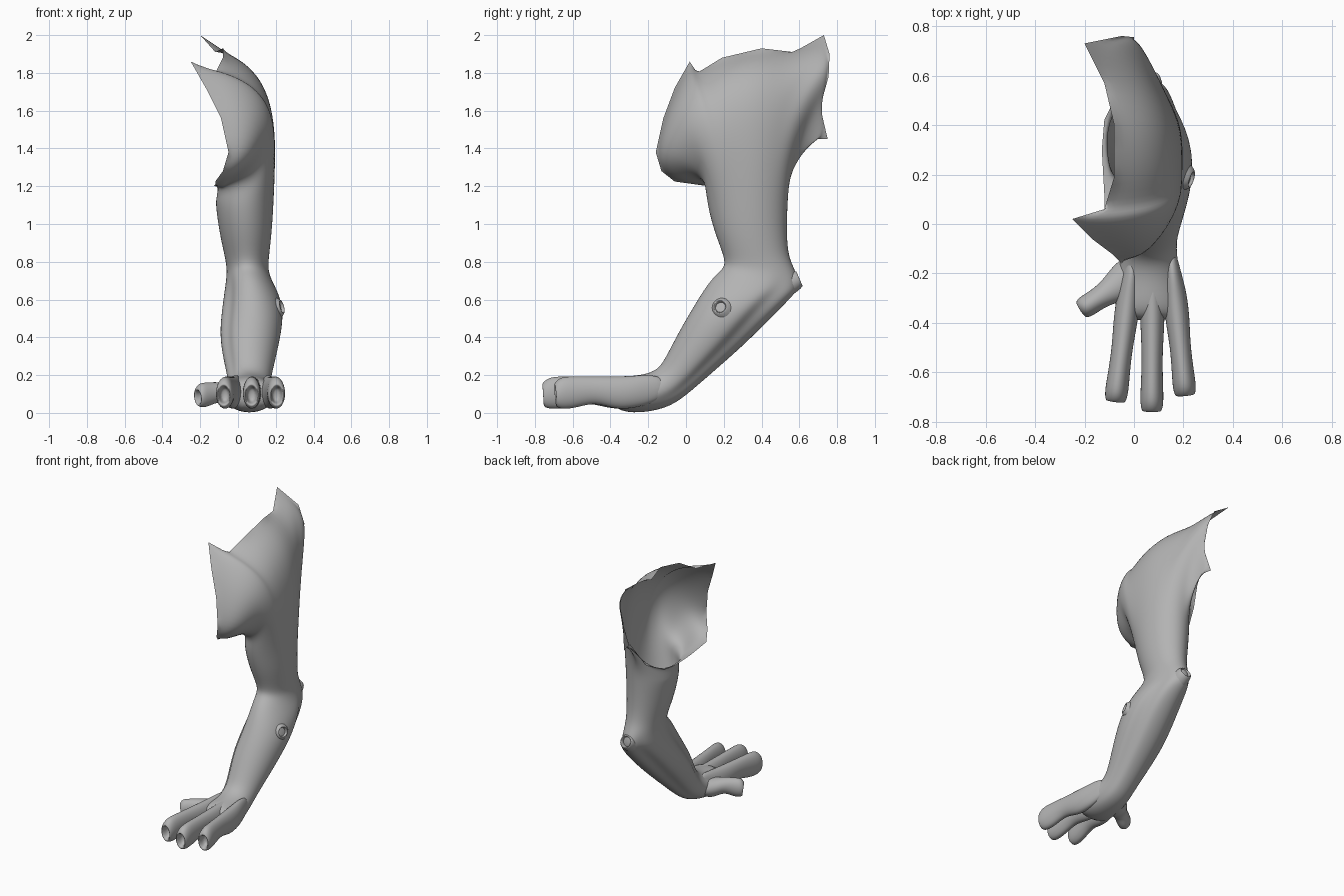
import bpy, bmesh
from math import sin, cos, pi
from mathutils import Vector as V

if "Cube" in bpy.data.objects:
    bpy.data.objects.remove(bpy.data.objects["Cube"])

N = 20  # points per arm ring

grey = bpy.data.materials.new("dark_grey")
grey.diffuse_color = (.45, .45, .45, 1)
grey.use_nodes = True
grey.node_tree.nodes["Principled BSDF"].inputs["Base Color"].default_value = grey.diffuse_color


def loft(name, rings, cap_start=False, sharp_rim=False):
    """Skin a list of equal-length rings, close the last one and smooth it."""
    bm = bmesh.new()
    crease = bm.verts.layers.float.new("crease_vert")
    vs = [[bm.verts.new(p) for p in r] for r in rings]
    n = len(rings[0])
    for a, b in zip(vs, vs[1:]):
        for i in range(n):
            j = (i + 1) % n
            bm.faces.new((a[i], a[j], b[j], b[i]))
    bm.faces.new(vs[-1])
    if cap_start:
        bm.faces.new(vs[0][::-1])
    if sharp_rim:
        for v in vs[0]:
            v[crease] = 1.0
    bmesh.ops.recalc_face_normals(bm, faces=bm.faces)
    for f in bm.faces:
        f.smooth = True
    me = bpy.data.meshes.new(name)
    bm.to_mesh(me)
    bm.free()
    me.materials.append(grey)
    ob = bpy.data.objects.new(name, me)
    bpy.context.collection.objects.link(ob)
    ob.modifiers.new("smooth", 'SUBSURF').levels = 2
    ob.modifiers["smooth"].render_levels = 2
    return ob


def arm_ring(s, groove=0.0):
    """Ellipse from x range plus front and back points in the side view."""
    x0, x1, yf, zf, yb, zb = s
    f, b = V((0, yf, zf)), V((0, yb, zb))
    mid, half = (f + b) / 2, (f - b) / 2
    out = []
    for i in range(N):
        p = 2 * pi * i / N
        k = 1 - groove * (i in (8, 13, 18))
        out.append(mid + half * sin(p) * k
                   + V(((x0 + x1) / 2 + (x1 - x0) / 2 * cos(p) * k, 0, 0)))
    return out


def socketed(name, sections, depth=0.05, n=12):
    """Tube through (x, y, z, half width, half height) with a hollow tip."""
    pts = [V(s[:3]) for s in sections]
    axis = (pts[-1] - pts[0]).normalized()
    side = axis.cross(V((0, 0, 1))).normalized()
    up = side.cross(axis)

    def ring(c, w, h):
        return [c + side * w * cos(2 * pi * i / n) + up * h * sin(2 * pi * i / n)
                for i in range(n)]
    rings = [ring(p, s[3], s[4]) for p, s in zip(pts, sections)]
    c, w, h = pts[-1], sections[-1][3], sections[-1][4]
    rings += [ring(c + axis * 0.004, w * .78, h * .78),
              ring(c - axis * depth * .3, w * .65, h * .65),
              ring(c - axis * depth, w * .5, h * .5)]
    return loft(name, rings, cap_start=True)


# Ragged shoulder rim: top, front edge, armpit, back edge
rim = [(-.08, .40, 1.93), (-.08, .19, 1.88), (-.12, .06, 1.80), (-.25, .02, 1.86),
       (-.17, -.06, 1.72), (-.09, -.12, 1.56), (-.05, -.16, 1.38), (-.08, -.13, 1.28),
       (-.12, -.06, 1.225), (-.12, .12, 1.20), (-.13, .30, 1.20), (-.12, .42, 1.21),
       (-.06, .54, 1.27), (-.01, .65, 1.45), (-.03, .75, 1.45), (0, .71, 1.62),
       (0, .755, 1.78), (-.05, .76, 1.90), (-.20, .73, 2.0), (-.12, .57, 1.91)]

# Arm sections: x min, x max, front y z, back y z
sections = [(-.12, .19, .11, 1.10, .54, 1.10), (-.10, .18, .15, .95, .535, .95),
            (-.07, .165, .20, .83, .545, .82), (-.06, .16, .205, .77, .585, .75),
            (-.065, .18, .15, .73, .605, .665), (-.075, .22, .09, .65, .56, .61),
            (-.09, .245, .03, .55, .45, .50), (-.10, .225, -.04, .43, .30, .35),
            (-.07, .19, -.105, .30, .12, .195), (-.05, .17, -.15, .225, 0, .09),
            (-.06, .18, -.24, .20, -.10, .02), (-.08, .20, -.33, .195, -.29, -.01),
            (-.075, .20, -.39, .16, -.40, .03)]
grooves = [0, 0, 0, 0, .06, .14, .16, .14, .12, .08, .04, 0, 0]
arm = [arm_ring(s, g) for s, g in zip(sections, grooves)]

# Shoulder dome: Bezier strands from the rim into the top of the arm
strands = []
for i, p in enumerate(rim):
    p, a = V(p), arm[0][i]
    s, c = sin(2 * pi * i / N), cos(2 * pi * i / N)
    d = (p - a).length
    c1 = p + V(((.3 + .27 * s * abs(s)) * d, 0, -.12 * d * max(0, c)))
    c2 = a + V(((.03 + .25 * max(0, s) ** 2) * d, 0, .6 * d))
    strands.append([p * (1-t)**3 + c1 * 3*t*(1-t)**2 + c2 * 3*t*t*(1-t) + a * t**3
                    for t in (k / 8 for k in range(8))])
dome = [list(r) for r in zip(*strands)]
loft("arm_with_shoulder", dome + arm, sharp_rim=True)

# Digits: t along length, height of centre, half width, half height
# (negative t is the knuckle ridge sinking into the back of the hand)
profile = [(-.42, .14, .022, .05), (-.2, .125, .035, .082), (0, .11, .05, .088),
           (.25, .105, .052, .092), (.5, .125, .043, .07), (.75, .11, .046, .087),
           (.92, .105, .05, .09), (1, .095, .043, .068)]
# base, tip, width scale, height scale, extra width at the base
digits = {"inner_finger": ((-.02, -.28), (-.075, -.715), 1, 1, 0),
          "middle_finger": ((.075, -.28), (.072, -.755), 1, 1, 0),
          "outer_finger": ((.165, -.28), (.207, -.69), 1, 1, 0),
          "thumb": ((-.01, -.215), (-.212, -.345), .95, .76, .9)}
for name, (b, e, ws, hs, extra) in digits.items():
    socketed(name, [(b[0] + (e[0]-b[0]) * t, b[1] + (e[1]-b[1]) * t, z - (1-hs) * .05,
                     w * ws * (1 + extra * max(0, 1-t) ** 2), h * hs)
                    for t, z, w, h in profile])

# Hollow sockets on the elbow and on the side of the forearm
socketed("elbow_socket", [(.06, .46, .65, .07, .075), (.06, .55, .69, .062, .068),
                          (.06, .60, .71, .048, .048)], .06)
socketed("forearm_socket", [(.08, .23, .52, .12, .12), (.18, .20, .545, .085, .09),
                            (.232, .18, .562, .042, .042)], .05)
